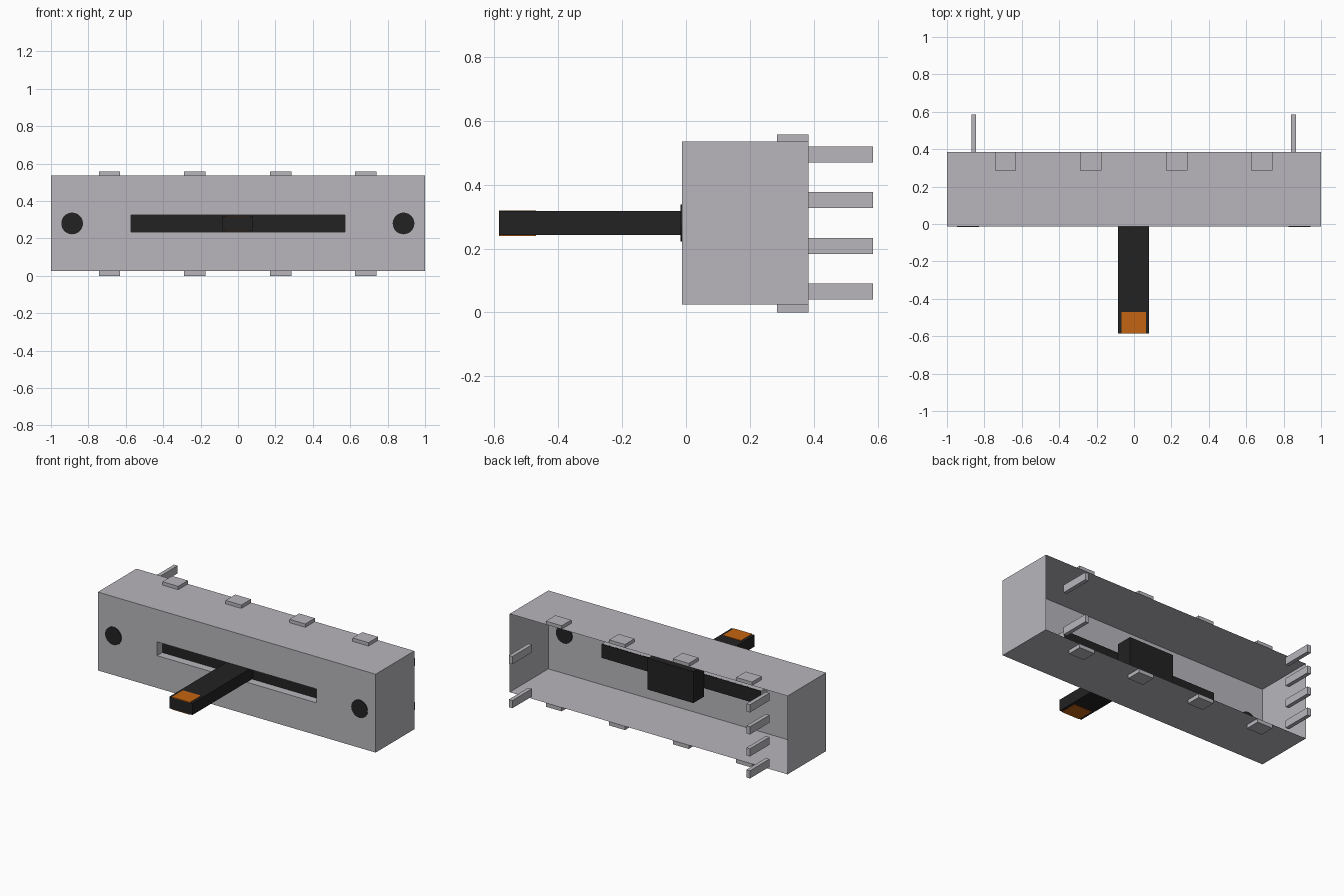
import bpy, bmesh, math
from mathutils import Matrix

old = bpy.data.objects.get("Cube")
if old:
    bpy.data.objects.remove(old, do_unlink=True)


def material(name, rgb):
    m = bpy.data.materials.new(name)
    m.use_nodes = True
    m.diffuse_color = (*rgb, 1)
    m.node_tree.nodes["Principled BSDF"].inputs["Base Color"].default_value = (*rgb, 1)
    return m


GREY = material("light grey metal", (0.479, 0.468, 0.503))
BLACK = material("black plastic", (0.016, 0.016, 0.016))
ORANGE = material("orange marking", (0.55, 0.13, 0.006))


def finish(name, bm, mat):
    mesh = bpy.data.meshes.new(name)
    bm.to_mesh(mesh)
    bm.free()
    mesh.materials.append(mat)
    ob = bpy.data.objects.new(name, mesh)
    bpy.context.collection.objects.link(ob)
    return ob


def box(name, x, y, z, mat):
    """Box from (min, max) pairs."""
    bm = bmesh.new()
    bmesh.ops.create_cube(bm, size=1)
    for v in bm.verts:
        v.co = [r[0] + (c + 0.5) * (r[1] - r[0]) for c, r in zip(v.co, (x, y, z))]
    return finish(name, bm, mat)


FRONT, BACK, MID = -0.013, 0.384, 0.28

# Sheet housing: open back, outer walls, front with slot, slot pocket walls
bm = bmesh.new()
rings = []
for hw, hh, y in ((1, 0.255, BACK), (1, 0.255, FRONT),
                  (0.573, 0.045, FRONT), (0.573, 0.045, 0.045)):
    rings.append([bm.verts.new((sx * hw, y, MID + sz * hh))
                  for sx, sz in ((-1, -1), (1, -1), (1, 1), (-1, 1))])
for a, b in zip(rings, rings[1:]):
    for i in range(4):
        j = (i + 1) % 4
        bm.faces.new((a[i], b[i], b[j], a[j]))
bm.normal_update()
if next(f for f in bm.faces if f.normal.x ** 2 > 0.9).normal.x * \
        next(f for f in bm.faces if f.normal.x ** 2 > 0.9).calc_center_median().x < 0:
    bmesh.ops.reverse_faces(bm, faces=bm.faces[:])
finish("housing", bm, GREY)

# Dark strip closing the slot, and the carriage behind it
box("slot_strip", (-0.573, 0.573), (0.04, 0.05), (0.235, 0.325), BLACK)
box("carriage", (-0.165, 0.165), (0.05, 0.16), (0.18, 0.383), BLACK)

# Lever with marked tip
box("lever", (-0.085, 0.081), (-0.585, 0.05), (0.242, 0.317), BLACK)
for side, z in (("top", (0.316, 0.320)), ("bottom", (0.239, 0.243))):
    box(f"lever_mark_{side}", (-0.067, 0.063), (-0.585, -0.47), z, ORANGE)

# Mounting holes shown as thin dark discs
for side, x in (("right", -0.887), ("left", 0.885)):
    bm = bmesh.new()
    bmesh.ops.create_cone(bm, cap_ends=True, segments=32, radius1=0.058, radius2=0.058,
                          depth=0.008,
                          matrix=Matrix.Translation((x, FRONT, MID)) @ Matrix.Rotation(math.pi / 2, 4, 'X'))
    finish(f"mounting_hole_{side}", bm, BLACK)

# Folded tabs above and below the housing
for side, z in (("top", (0.535, 0.557)), ("bottom", (0, 0.025))):
    for i, x in enumerate((-0.687, -0.232, 0.228, 0.683)):
        box(f"tab_{side}_{i + 1}", (x - 0.057, x + 0.057), (0.285, BACK), z, GREY)

# Terminal pins: four on the right, two on the left
for side, x, rows in (("right", -0.857, (0, 1, 2, 3)), ("left", 0.853, (0, 2))):
    for r in rows:
        z = 0.065 + 0.1433 * r
        box(f"pin_{side}_{r + 1}", (x - 0.013, x + 0.013), (BACK, 0.585),
            (z - 0.025, z + 0.025), GREY)
